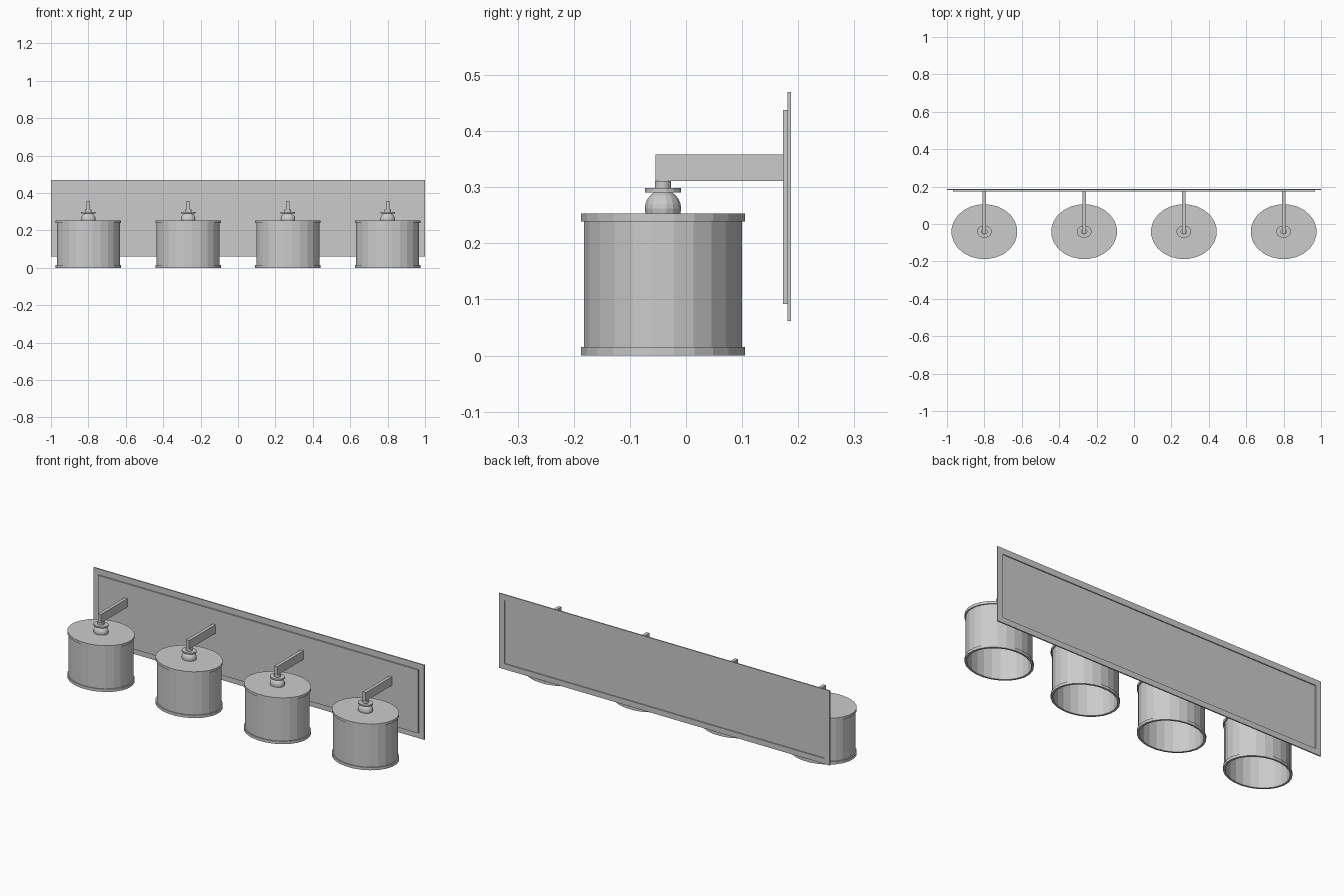
import bpy, bmesh, math
from mathutils import Matrix

if "Cube" in bpy.data.objects:
    bpy.data.objects.remove(bpy.data.objects["Cube"])

metal = bpy.data.materials.new("plain_grey")
metal.diffuse_color = (0.6, 0.6, 0.6, 1)
metal.use_nodes = True
metal.node_tree.nodes["Principled BSDF"].inputs["Base Color"].default_value = metal.diffuse_color

CY = -0.041      # lamp axis depth
XS = 1.2         # lamps are wider than deep


def finish(name, bm):
    bmesh.ops.recalc_face_normals(bm, faces=bm.faces)
    me = bpy.data.meshes.new(name)
    bm.to_mesh(me)
    bm.free()
    me.materials.append(metal)
    ob = bpy.data.objects.new(name, me)
    bpy.context.collection.objects.link(ob)
    return ob


def box(name, x0, x1, y0, y1, z0, z1):
    bm = bmesh.new()
    m = Matrix.Translation(((x0 + x1) / 2, (y0 + y1) / 2, (z0 + z1) / 2))
    bmesh.ops.create_cube(bm, size=1, matrix=m @ Matrix.Diagonal((x1 - x0, y1 - y0, z1 - z0, 1)))
    return finish(name, bm)


def lathe(name, profile, cx, n=24):
    # profile of (radius, z) points running from axis to axis
    bm = bmesh.new()
    rings = []
    for r, z in profile:
        if r == 0:
            rings.append([bm.verts.new((cx, CY, z))] * n)
            continue
        ring = []
        for i in range(n):
            a = 2 * math.pi * (i + 0.5) / n
            ring.append(bm.verts.new((cx + XS * r * math.cos(a), CY + r * math.sin(a), z)))
        rings.append(ring)
    for a, b in zip(rings, rings[1:]):
        for i in range(n):
            j = (i + 1) % n
            vs = list(dict.fromkeys((a[i], a[j], b[j], b[i])))
            bm.faces.new(vs)
    return finish(name, bm)


# wall plate: raised front panel and a border frame, recessed at the back
box("wall_panel", -0.968, 0.968, 0.173, 0.1815, 0.092, 0.438)
bm = bmesh.new()
loops = []
for y, hx, z0, z1 in ((0.1805, 0.968, 0.092, 0.438), (0.1805, 1, 0.062, 0.47),
                      (0.187, 1, 0.062, 0.47), (0.187, 0.968, 0.092, 0.438)):
    loops.append([bm.verts.new(p) for p in ((-hx, y, z0), (hx, y, z0), (hx, y, z1), (-hx, y, z1))])
for k in range(4):
    a, b = loops[k], loops[(k + 1) % 4]
    for i in range(4):
        j = (i + 1) % 4
        bm.faces.new((a[i], a[j], b[j], b[i]))
finish("wall_frame", bm)

# drum shade with rim bands, open at the bottom
shade = [(0, 0.253), (0.147, 0.253), (0.147, 0.239), (0.142, 0.239), (0.142, 0.015),
         (0.147, 0.015), (0.147, 0), (0.137, 0), (0.137, 0.243), (0, 0.243)]
# ball holder, running through the shade top
ball = [(0.033 * math.sin(t * math.pi / 12), 0.262 - 0.033 * math.cos(t * math.pi / 12))
        for t in range(1, 12)]
ball = [(0, 0.229)] + ball + [(0, 0.295)]
collar = [(0, 0.291), (0.033, 0.291), (0.033, 0.299), (0.0145, 0.299), (0.0145, 0.311), (0, 0.311)]

for k in range(4):
    x = -0.8 + k * 1.6 / 3
    lathe(f"shade_{k + 1}", shade, x)
    lathe(f"ball_holder_{k + 1}", ball, x, 16)
    lathe(f"collar_{k + 1}", collar, x, 16)
    box(f"arm_{k + 1}", x - 0.009, x + 0.009, -0.054, 0.174, 0.311, 0.358)
